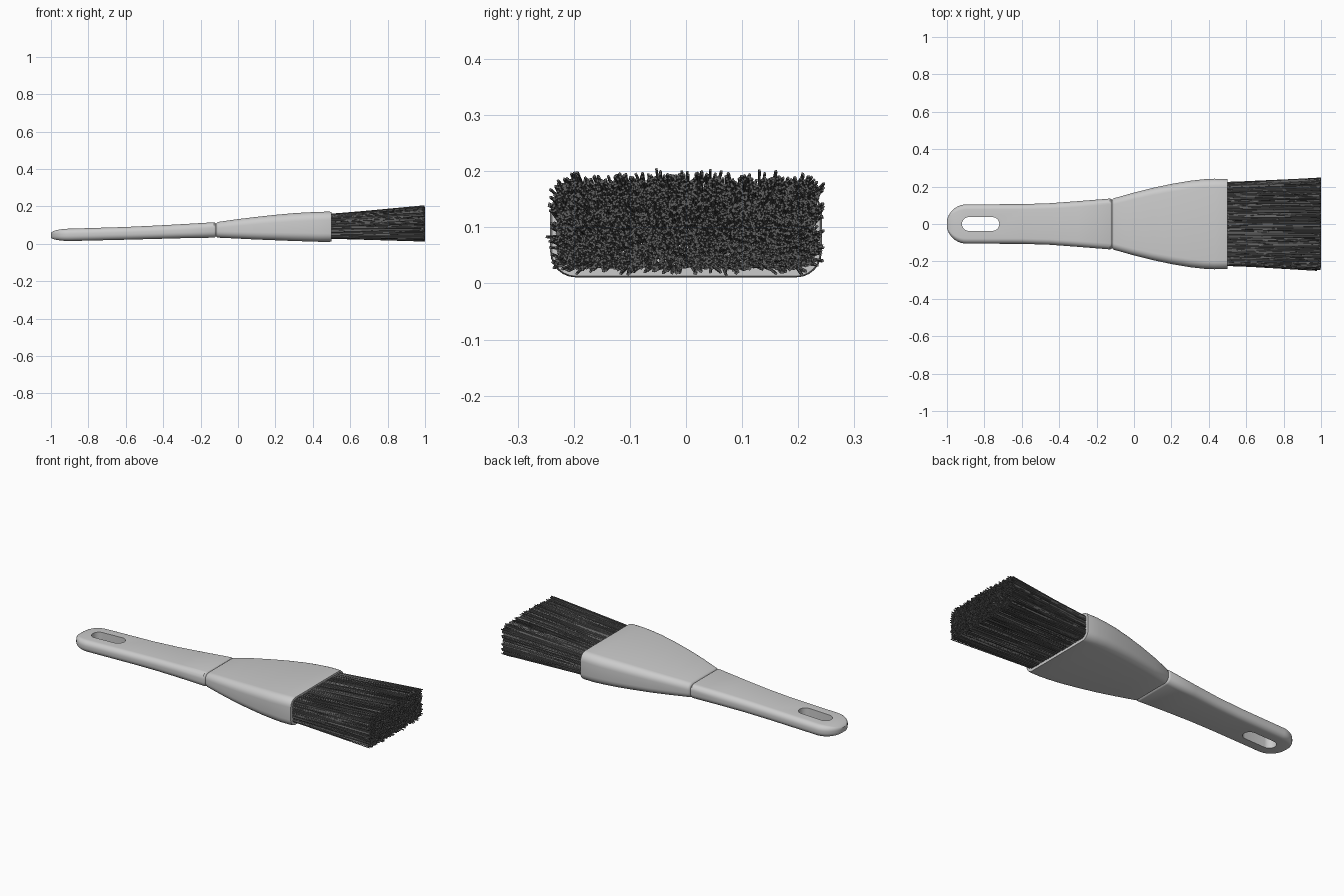
import bpy, bmesh, math, random
from mathutils import Vector

if "Cube" in bpy.data.objects:
    bpy.data.objects.remove(bpy.data.objects["Cube"])

random.seed(4)


def ring(x, hw, z0, z1, r, n=6):
    """Rounded-rectangle cross-section in the YZ plane."""
    r = min(r, hw * 0.98, (z1 - z0) * 0.49)
    pts = []
    for k, (sy, z) in enumerate([(1, z1 - r), (-1, z1 - r), (-1, z0 + r), (1, z0 + r)]):
        for i in range(n + 1):
            a = math.pi / 2 * (k + i / n)
            pts.append((x, sy * (hw - r) + r * math.cos(a), z + r * math.sin(a)))
    return pts


def make_object(name, bm):
    bmesh.ops.recalc_face_normals(bm, faces=bm.faces)
    me = bpy.data.meshes.new(name)
    bm.to_mesh(me)
    bm.free()
    ob = bpy.data.objects.new(name, me)
    bpy.context.collection.objects.link(ob)
    return ob


def loft(name, sections):
    bm = bmesh.new()
    rings = [[bm.verts.new(p) for p in ring(*s)] for s in sections]
    m = len(rings[0])
    for a, b in zip(rings, rings[1:]):
        for i in range(m):
            j = (i + 1) % m
            bm.faces.new((a[i], a[j], b[j], b[i]))
    bm.faces.new(rings[0])
    bm.faces.new(rings[-1])
    return make_object(name, bm)


def select(ob):
    bpy.ops.object.select_all(action='DESELECT')
    ob.select_set(True)
    bpy.context.view_layer.objects.active = ob


def smooth(ob, deg=35):
    select(ob)
    bpy.ops.object.shade_smooth_by_angle(angle=math.radians(deg))


# handle: rounded tip, then a gentle taper up to the groove
sections = []
for i in range(10):
    a = math.pi / 2 * (0.12 + 0.88 * i / 9)
    t = math.sin(a)
    x = -0.895 - 0.105 * math.cos(a) / math.cos(math.pi * 0.06)
    sections.append((x, 0.105 * t, 0.036 - 0.021 * t, 0.054 + 0.027 * t, 0.006 + 0.022 * t))
sections += [(-0.6, 0.106, 0.022, 0.090, 0.029), (-0.45, 0.111, 0.026, 0.097, 0.030),
             (-0.3, 0.122, 0.030, 0.105, 0.031), (-0.127, 0.136, 0.033, 0.115, 0.032),
             (-0.121, 0.133, 0.036, 0.112, 0.031), (-0.117, 0.128, 0.041, 0.107, 0.028)]
handle = loft("handle", sections)

# hanging slot cut through the handle
bm = bmesh.new()
outline = []
for cx, a0 in ((-0.757, -90), (-0.883, 90)):
    for i in range(13):
        a = math.radians(a0 + 15 * i)
        outline.append((cx + 0.037 * math.cos(a), 0.037 * math.sin(a), -0.1))
face = bm.faces.new([bm.verts.new(p) for p in outline])
ext = bmesh.ops.extrude_face_region(bm, geom=[face])
bmesh.ops.translate(bm, vec=(0, 0, 0.4), verts=[v for v in ext["geom"] if isinstance(v, bmesh.types.BMVert)])
cutter = make_object("slot_cutter", bm)
cutter.hide_render = True
mod = handle.modifiers.new("slot", 'BOOLEAN')
mod.operation = 'DIFFERENCE'
mod.solver = 'EXACT'
mod.object = cutter
select(handle)
bpy.ops.object.modifier_apply(modifier="slot")
bpy.data.objects.remove(cutter)
smooth(handle)

# flared head that holds the bristles
head = loft("head", [
    (-0.117, 0.128, 0.041, 0.107, 0.028), (-0.113, 0.134, 0.036, 0.113, 0.031),
    (-0.106, 0.138, 0.033, 0.117, 0.033), (0.0, 0.168, 0.028, 0.132, 0.036),
    (0.1, 0.193, 0.023, 0.144, 0.039), (0.2, 0.214, 0.019, 0.155, 0.042),
    (0.3, 0.231, 0.015, 0.164, 0.044), (0.37, 0.239, 0.013, 0.168, 0.045),
    (0.43, 0.242, 0.011, 0.171, 0.045), (0.49, 0.241, 0.011, 0.172, 0.045),
    (0.501, 0.239, 0.013, 0.170, 0.043)])
smooth(head)

# bristles: thin four-sided rods fanning out to ragged tips
bm = bmesh.new()
HW, Z0, Z1, R = 0.222, 0.029, 0.158, 0.03
ZC, HH = (Z0 + Z1) / 2, (Z1 - Z0) / 2
count = 0
while count < 4200:
    y, h = random.uniform(-HW, HW), random.uniform(-HH, HH)
    if math.hypot(max(abs(y) - HW + R, 0), max(abs(h) - HH + R, 0)) > R:
        continue
    count += 1
    root = Vector((0.49, y, ZC + h))
    tip = Vector((1.0 - abs(random.gauss(0, 0.008)), y * 1.07 + random.gauss(0, 0.007),
                  max(0.006, 0.108 + h * 1.27 + random.gauss(0, 0.006))))
    spin = random.uniform(0, math.pi)
    ends = []
    for p, r in ((root, 0.0032), (tip, 0.0030)):
        ends.append([bm.verts.new(p + Vector((0, r * math.cos(spin + k * math.pi / 2),
                                              r * math.sin(spin + k * math.pi / 2)))) for k in range(4)])
    a, b = ends
    for k in range(4):
        j = (k + 1) % 4
        bm.faces.new((a[k], a[j], b[j], b[k]))
    bm.faces.new(b)
bristles = make_object("bristles", bm)
mat = bpy.data.materials.new("dark_bristle")
mat.diffuse_color = (0.12, 0.12, 0.12, 1)
mat.use_nodes = True
mat.node_tree.nodes["Principled BSDF"].inputs["Base Color"].default_value = mat.diffuse_color
bristles.data.materials.append(mat)
